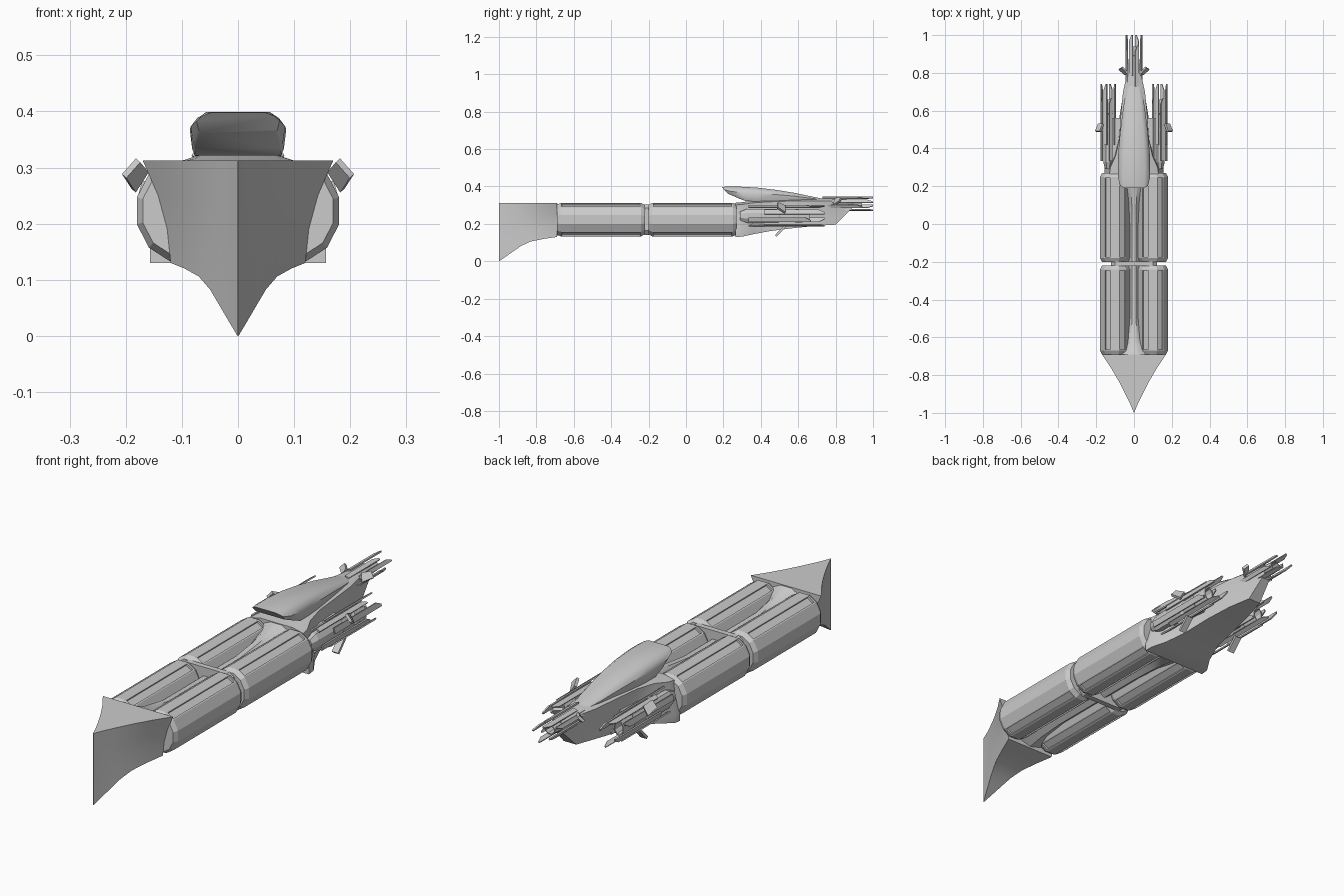
import bpy, bmesh, math
from mathutils import Vector

if "Cube" in bpy.data.objects:
    bpy.data.objects.remove(bpy.data.objects["Cube"])


def finish(name, bm, smooth=None):
    bmesh.ops.recalc_face_normals(bm, faces=bm.faces)
    me = bpy.data.meshes.new(name)
    bm.to_mesh(me)
    bm.free()
    ob = bpy.data.objects.new(name, me)
    bpy.context.collection.objects.link(ob)
    if smooth:
        bpy.ops.object.select_all(action='DESELECT')
        ob.select_set(True)
        bpy.context.view_layer.objects.active = ob
        bpy.ops.object.shade_smooth_by_angle(angle=math.radians(smooth))
    return ob


def skin(bm, rings):
    """Closed skin through rings of equal point count."""
    vs = [[bm.verts.new(p) for p in r] for r in rings]
    n = len(vs[0])
    sides = []
    for a, b in zip(vs, vs[1:]):
        sides.append([bm.faces.new((a[i], a[(i + 1) % n], b[(i + 1) % n], b[i])) for i in range(n)])
    bm.faces.new(vs[0])
    bm.faces.new(vs[-1])
    return sides


def loft(name, rings, smooth=None):
    bm = bmesh.new()
    skin(bm, rings)
    bmesh.ops.remove_doubles(bm, verts=bm.verts, dist=1e-5)
    return finish(name, bm, smooth)


def mirrored(half):
    return half + [(-x, y, z) for x, y, z in reversed(half)]


def ngon(cx, cz, y, rx, rz, n):
    return [(cx + rx * math.cos(2 * math.pi * (i + .5) / n), y,
             cz + rz * math.sin(2 * math.pi * (i + .5) / n)) for i in range(n)]


def slab(bm, corners, thick):
    """Thin plate from a planar outline."""
    c = [Vector(p) for p in corners]
    off = (c[1] - c[0]).cross(c[2] - c[0]).normalized() * thick / 2
    skin(bm, [[p - off for p in c], [p + off for p in c]])


# Bow: knife-edged wedge with concave flanks and rising forefoot
rings = []
for y, wt, wb, zb in [(-1, .001, .001, 0), (-.96, .017, .017, .027), (-.92, .036, .034, .056),
                      (-.88, .056, .05, .083), (-.83, .082, .07, .106),
                      (-.76, .123, .095, .12), (-.69, .17, .12, .13)]:
    half = [(.001, y, zb)]
    for t in (0, .33, .66, 1):
        w = wb + (wt - wb) * t - .012 * math.sin(math.pi * t) * (wt / .17)
        half.append((max(w, .001), y, zb + (.313 - zb) * t))
    half.append((.001, y, .313))
    rings.append(mirrored(half))
loft("bow", rings, 35)

# Central spine between the cargo tanks, flaring into bow and stern
rings = []
for y, w, zb, zt in [(-.70, .07, .135, .312), (-.62, .035, .15, .285), (-.5, .028, .16, .265),
                     (0, .028, .16, .265), (.12, .03, .155, .28), (.22, .045, .145, .30), (.29, .08, .135, .315)]:
    rings.append(mirrored([(w, y, zb + .02), (w, y, zt - .02), (w * .4, y, zt)][::1]) + [(0, y, zb)])
loft("spine", rings, 40)

# Cargo tanks: twelve-sided with chamfered ends and sunken diagonal panels
for part, ya, yb in (("front", -.69, -.22), ("rear", -.20, .27)):
    for side, s in (("right", 1), ("left", -1)):
        bm = bmesh.new()
        prof = [(ya, .87), (ya + .02, 1), (yb - .02, 1), (yb, .87)]
        sides = skin(bm, [ngon(s * .1, .223, y, .083 * k, .093 * k, 12) for y, k in prof])
        bmesh.ops.recalc_face_normals(bm, faces=bm.faces)
        panels = [sides[1][i] for i in (1, 3, 7, 9)]
        bmesh.ops.inset_individual(bm, faces=panels, thickness=.008, depth=0)
        bmesh.ops.inset_individual(bm, faces=panels, thickness=.001, depth=-.009)
        finish(part + "_tank_" + side, bm)

# Bulkhead between tank pairs
rings = [mirrored([(.10, y, .14), (.122, y, .165), (.122, y, .285), (.10, y, .303)]) for y in (-.222, -.198)]
loft("bulkhead", rings)

# Stern hull: wide low corners at the front, narrowing aft to a raised tail
rings = []
for y, wt, wb, zb, zt in [(.265, .13, .157, .13, .313), (.30, .125, .155, .132, .316),
                          (.36, .098, .12, .145, .325), (.45, .078, .09, .162, .33),
                          (.58, .07, .075, .178, .335), (.70, .058, .055, .19, .335),
                          (.80, .036, .03, .196, .335), (.89, .026, .018, .285, .33)]:
    h = zt - zb
    rings.append(mirrored([(wb, y, zb), (wb, y, zb + h * .2), (wb * .45 + wt * .5, y, zb + h * .6),
                           (wt, y, zt - .012), (wt * .62, y, zt)]))
loft("stern_hull", rings, 35)

# Command deck: smooth pod with an undercut raked nose
rings = []
for y, w, zt, zb, shear in [(.19, .074, .398, .362, .9), (.215, .084, .399, .335, 1.1), (.29, .086, .399, .322, .4),
                            (.38, .083, .394, .32, .1), (.48, .074, .382, .32, 0),
                            (.58, .062, .366, .322, 0), (.66, .05, .349, .322, 0), (.73, .036, .335, .322, 0)]:
    h = zt - zb
    half = [(w * .9, zb), (w * .95, zb + h * .15), (w, zt - h * .4), (w * .87, zt - h * .17), (w * .66, zt)]
    rings.append(mirrored([(x, y + shear * (zt - z), z) for x, z in half]))
loft("command_deck", rings, 40)


def engine(name, cx, cz, rx, rz, y0, y1, tip):
    # Octagonal core with stepped hollow nozzle
    L = y1 - y0
    prof = [(y0, .45), (y0 + .1 * L, .72), (y0 + .55 * L, .72), (y0 + .58 * L, .58), (y0 + .78 * L, .58),
            (y0 + .8 * L, .7), (y1, .62), (y1, .5), (y0 + .82 * L, .4)]
    bm = bmesh.new()
    skin(bm, [ngon(cx, cz, y, rx * k, rz * k, 8) for y, k in prof])
    # Surrounding heat vanes of alternating length
    for i in range(8):
        a, b = [math.radians(45 * i + d) for d in (9, 36)]
        ends = (y0 + .12 * L, y1 + .02 * L) if i % 2 else (y0 + .35 * L, tip)
        pa, pb = [(cx + rx * math.cos(t), cz + rz * math.sin(t)) for t in (a, b)]
        mx, mz = [(u * .6 + v * .4) for u, v in zip(pa, pb)]
        slab(bm, [(pa[0], ends[0], pa[1]), (pb[0], ends[0], pb[1]),
                  (pb[0], ends[1] - .03, pb[1]), (mx, ends[1], mz), (pa[0], ends[1], pa[1])], .006)
    finish(name, bm)


engine("tail_engine", 0, .307, .042, .036, .70, .94, 1.0)
for side, s in (("right", 1), ("left", -1)):
    engine("engine_" + side, s * .137, .243, .038, .056, .29, .66, .74)
    # Engine pylon
    rings = [[(s * x, y, z) for x, z in ((.05, .22), (.13, .22), (.13, .265), (.05, .265))] for y in (.31, .56)]
    loft("engine_pylon_" + side, rings)
    # Upper, lower and tail steering fins
    for fin, pts in (("upper", [(.163, .53, .295), (.178, .49, .313), (.203, .49, .285), (.186, .53, .259)]),
                     ("lower", [(.12, .53, .188), (.15, .53, .188), (.15, .48, .136), (.12, .48, .136)]),
                     ("tail", [(.035, .80, .335), (.062, .83, .338), (.08, .82, .318), (.045, .79, .30)])):
        bm = bmesh.new()
        slab(bm, [(s * x, y, z) for x, y, z in pts], .012)
        finish(fin + "_fin_" + side, bm)
